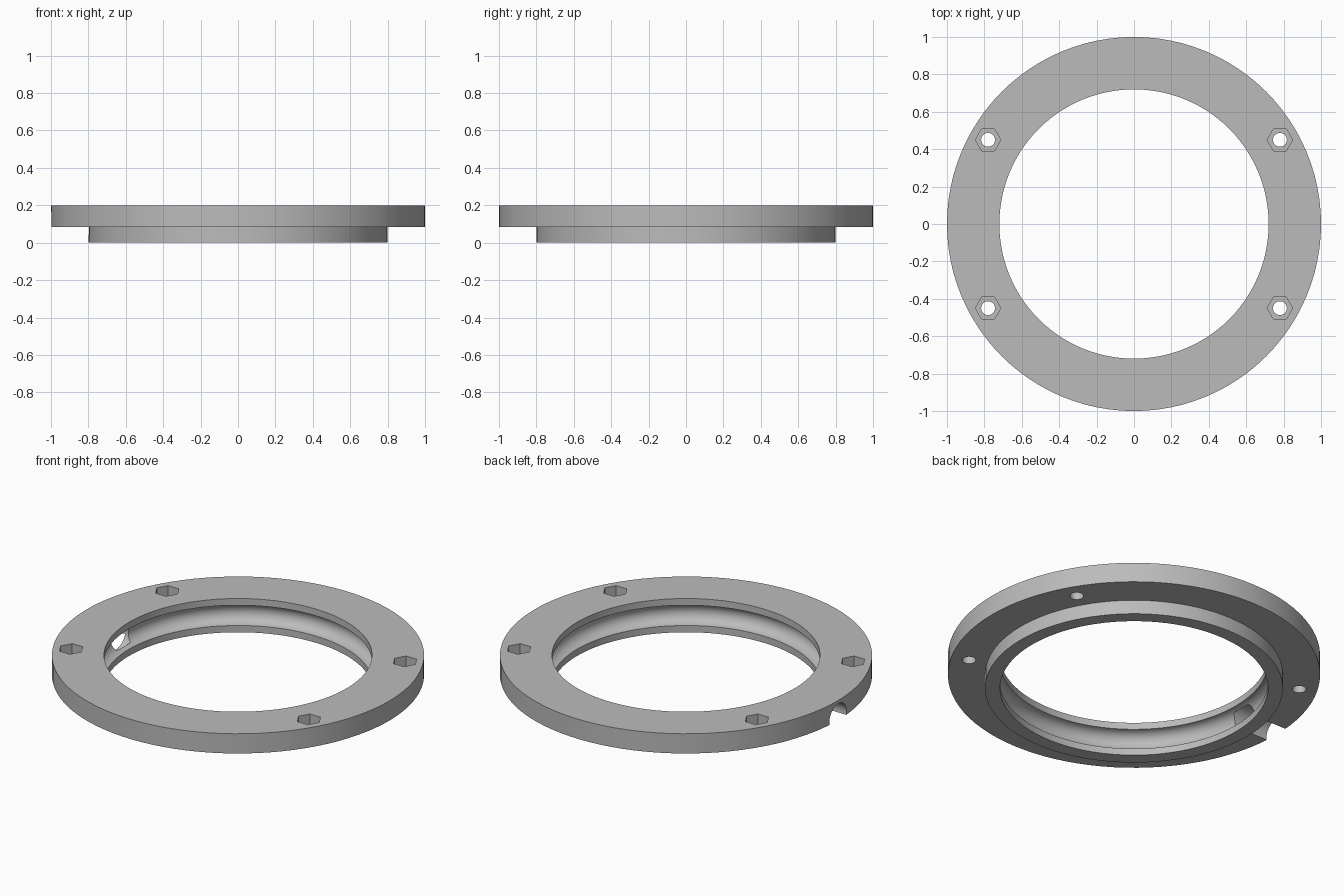
import bpy, bmesh, math
from mathutils import Matrix

if "Cube" in bpy.data.objects:
    bpy.data.objects.remove(bpy.data.objects["Cube"])

SEGMENTS = 96
HEIGHT, FLANGE_Z = 0.2, 0.083
OUTER_R, BOSS_R, BORE_R = 1.0, 0.8, 0.72
GROOVE_R = 0.06
MID_Z = HEIGHT / 2

grey = bpy.data.materials.new("plain grey")
grey.use_nodes = True
grey.diffuse_color = (0.5, 0.5, 0.5, 1)
grey.node_tree.nodes["Principled BSDF"].inputs["Base Color"].default_value = (0.5, 0.5, 0.5, 1)


def make_object(name, bm):
    bmesh.ops.recalc_face_normals(bm, faces=bm.faces)
    mesh = bpy.data.meshes.new(name)
    bm.to_mesh(mesh)
    bm.free()
    mesh.materials.append(grey)
    obj = bpy.data.objects.new(name, mesh)
    bpy.context.collection.objects.link(obj)
    return obj


def revolve(name, profile):
    bm = bmesh.new()
    verts = [bm.verts.new((r, 0, z)) for r, z in profile]
    edges = [bm.edges.new((a, b)) for a, b in zip(verts, verts[1:] + verts[:1])]
    bmesh.ops.spin(bm, geom=verts + edges, cent=(0, 0, 0), axis=(0, 0, 1),
                   angle=math.tau, steps=SEGMENTS, use_duplicate=False)
    bmesh.ops.remove_doubles(bm, verts=bm.verts, dist=1e-5)
    return make_object(name, bm)


def add_prism(bm, sides, radius, depth, matrix):
    bmesh.ops.create_cone(bm, cap_ends=True, segments=sides, radius1=radius,
                          radius2=radius, depth=depth, matrix=matrix)


def cut(target, name, bm):
    cutter = make_object(name, bm)
    cutter.hide_render = True
    mod = target.modifiers.new(name, 'BOOLEAN')
    mod.operation, mod.solver, mod.object = 'DIFFERENCE', 'EXACT', cutter
    bpy.context.view_layer.objects.active = target
    bpy.ops.object.modifier_apply(modifier=name)
    bpy.data.objects.remove(cutter)


# Flanged ring with a half-round groove inside the bore
groove = [(BORE_R + GROOVE_R * math.sin(a), MID_Z - GROOVE_R * math.cos(a))
          for a in (math.pi * i / 12 for i in range(13))]
profile = [(BORE_R, 0)] + groove + [
    (BORE_R, HEIGHT), (OUTER_R, HEIGHT), (OUTER_R, FLANGE_Z),
    (BOSS_R, FLANGE_Z), (BOSS_R, 0)]
ring = revolve("flanged_ring", profile)

# Bolt holes, then hexagonal nut pockets sunk in the top
corners = [(sx * 0.78, sy * 0.45) for sx in (-1, 1) for sy in (-1, 1)]
for name, sides, radius, depth, z in (("bolt_holes", 32, 0.037, 0.6, MID_Z),
                                      ("nut_pockets", 6, 0.068, 0.14, HEIGHT)):
    bm = bmesh.new()
    turn = Matrix.Rotation(math.pi / 2, 4, 'Z')
    for x, y in corners:
        add_prism(bm, sides, radius, depth, Matrix.Translation((x, y, z)) @ turn)
    # turn each hexagon so that its points lie along x
    if sides == 6:
        for x, y in corners:
            near = [v for v in bm.verts if abs(v.co.x - x) < 0.1 and abs(v.co.y - y) < 0.1]
            if max(v.co.x for v in near) - x < radius * 0.95:
                bmesh.ops.rotate(bm, verts=near, cent=(x, y, z),
                                 matrix=Matrix.Rotation(math.pi / 6, 3, 'Z'))
    cut(ring, name, bm)

# Round side passage from the rim into the groove
bm = bmesh.new()
inner_x, outer_x = -0.75, -1.1
add_prism(bm, 48, 0.08, inner_x - outer_x,
          Matrix.Translation(((inner_x + outer_x) / 2, 0, MID_Z)) @ Matrix.Rotation(math.pi / 2, 4, 'Y'))
cut(ring, "side_passage", bm)

bpy.ops.object.select_all(action='DESELECT')
ring.select_set(True)
bpy.context.view_layer.objects.active = ring
bpy.ops.object.shade_smooth_by_angle(angle=math.radians(30))
